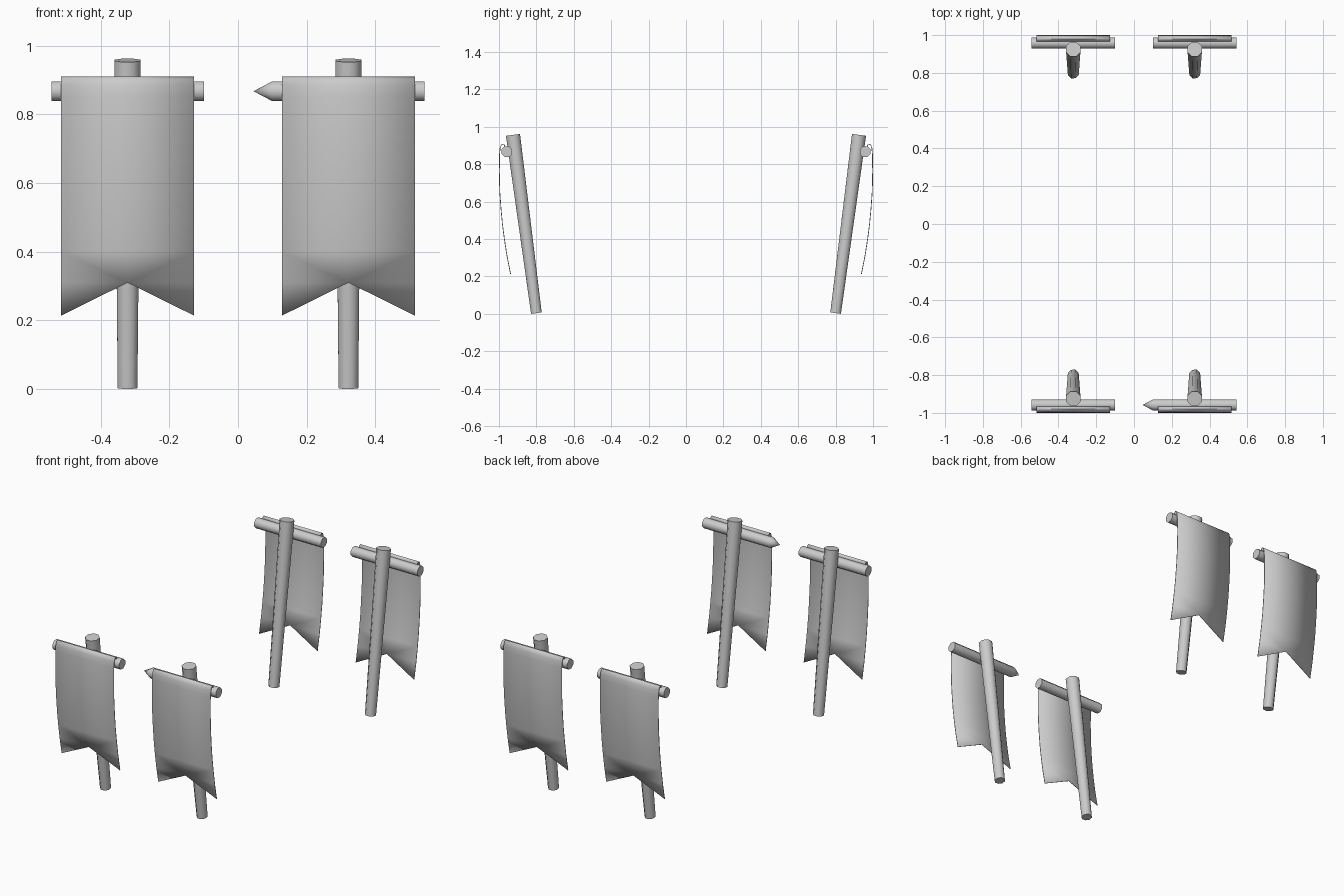
import bpy, bmesh, math
from mathutils import Vector

if "Cube" in bpy.data.objects:
    bpy.data.objects.remove(bpy.data.objects["Cube"])

PX = 0.3215   # pole offset from the centre line


def finish(name, bm, angle=50):
    bmesh.ops.recalc_face_normals(bm, faces=bm.faces)
    me = bpy.data.meshes.new(name)
    bm.to_mesh(me)
    bm.free()
    ob = bpy.data.objects.new(name, me)
    bpy.context.collection.objects.link(ob)
    bpy.ops.object.select_all(action='DESELECT')
    ob.select_set(True)
    bpy.context.view_layer.objects.active = ob
    bpy.ops.object.shade_smooth_by_angle(angle=math.radians(angle))
    return ob


def rod(name, p0, p1, r0, r1, tip=None, sides=8):
    """Tapered rod between two points, optionally pointed beyond p0."""
    p0, p1 = Vector(p0), Vector(p1)
    d = (p1 - p0).normalized()
    u = d.orthogonal().normalized()
    v = d.cross(u)
    bm = bmesh.new()
    rings = []
    for p, r in ((p0, r0), (p1, r1)):
        ring = []
        for i in range(sides):
            a = 2 * math.pi * (i + 0.5) / sides
            ring.append(bm.verts.new(p + r * (u * math.cos(a) + v * math.sin(a))))
        rings.append(ring)
    a, b = rings
    for i in range(sides):
        j = (i + 1) % sides
        bm.faces.new((a[i], a[j], b[j], b[i]))
    bm.faces.new(b)
    if tip:
        t = bm.verts.new(tip)
        for i in range(sides):
            bm.faces.new((a[i], t, a[(i + 1) % sides]))
    else:
        bm.faces.new(a)
    return finish(name, bm)


# banner side profile (outward distance, height), hooked over the crossbar
PROFILE = [(0.967, 0.888), (0.971, 0.902), (0.979, 0.908), (0.988, 0.902),
           (0.994, 0.885), (0.997, 0.85), (0.998, 0.76), (0.996, 0.66),
           (0.989, 0.56), (0.981, 0.476), (0.971, 0.40)]
CORNER, NOTCH = (0.938, 0.214), (0.957, 0.31)


def banner(name, cx, s):
    bm = bmesh.new()
    cols = []
    for dx, end in ((-0.194, CORNER), (0, NOTCH), (0.194, CORNER)):
        pts = list(PROFILE)
        if end is CORNER:
            pts += [(0.957, 0.31)]
        cols.append([bm.verts.new((cx + dx, s * y, z)) for y, z in pts + [end]])
    n = len(PROFILE)
    mid = cols[1]
    for side in (cols[0], cols[2]):
        for i in range(n):
            bm.faces.new((side[i], side[i + 1], mid[i + 1], mid[i]))
        # swallowtail point
        bm.faces.new((side[n], side[n + 1], mid[n]))
    ob = finish(name, bm)
    mod = ob.modifiers.new("thickness", 'SOLIDIFY')
    mod.thickness = 0.004
    mod.offset = 0


for s, row in ((-1, "front"), (1, "back")):
    for sx, side in ((-1, "left"), (1, "right")):
        tag = f"{row}_{side}"
        cx = sx * PX
        # leaning pole
        rod("pole_" + tag, (cx, s * 0.80, 0.004), (cx, s * 0.925, 0.957), 0.031, 0.041)
        # crossbar, pointed only on the front right one
        tip = (0.045, s * 0.958, 0.867) if (s, sx) == (-1, 1) else None
        rod("crossbar_" + tag, (cx - 0.222, s * 0.958, 0.867),
            (cx + 0.222, s * 0.958, 0.867), 0.031, 0.031, tip)
        # hanging cloth
        banner("banner_" + tag, cx, s)
